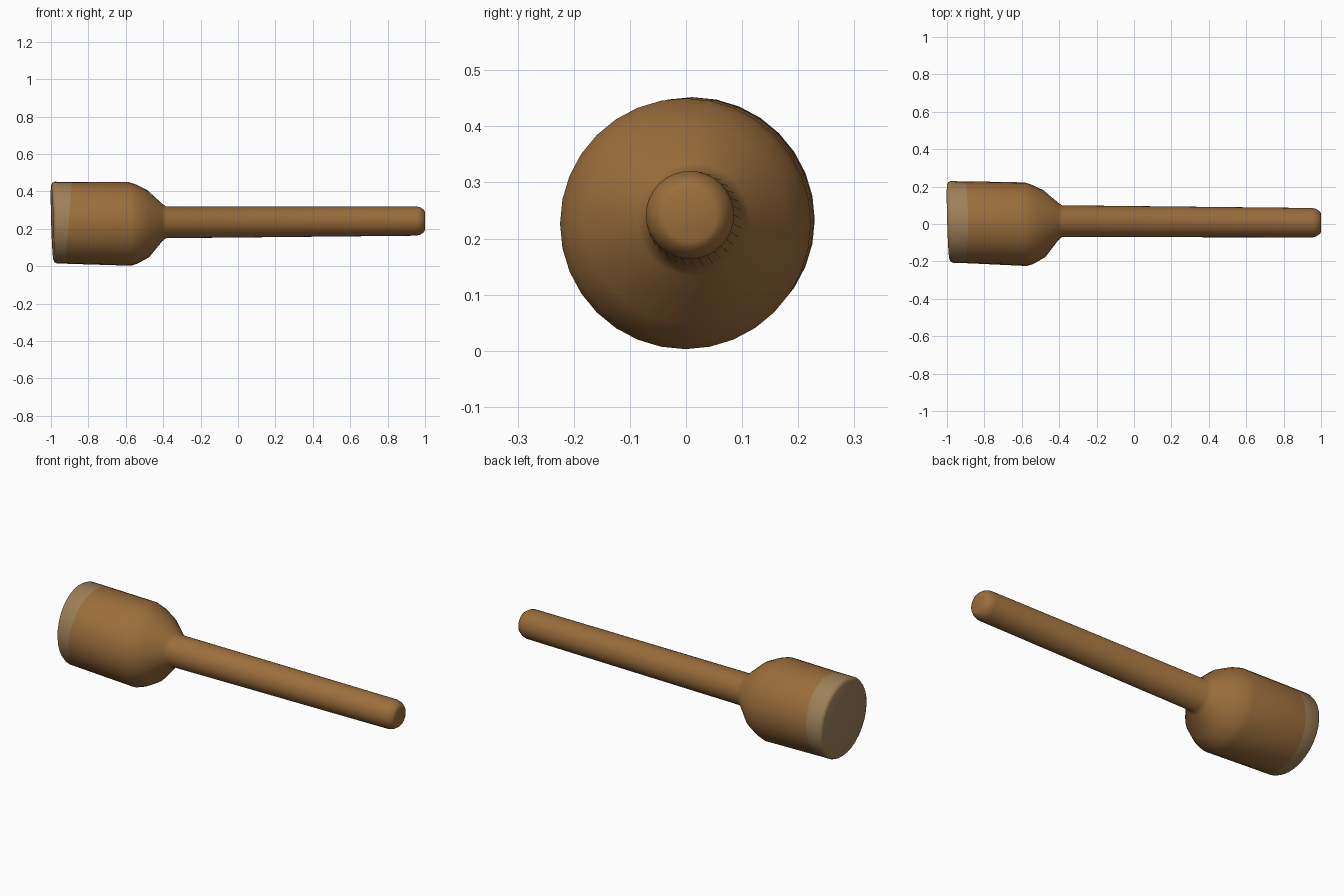
import bpy, bmesh, math

if "Cube" in bpy.data.objects:
    bpy.data.objects.remove(bpy.data.objects["Cube"])

SIDES = 32


def make_material(name, rgb):
    m = bpy.data.materials.new(name)
    m.diffuse_color = (*rgb, 1.0)
    m.use_nodes = True
    m.node_tree.nodes["Principled BSDF"].inputs["Base Color"].default_value = m.diffuse_color
    return m


brown = make_material("brown wood", (0.33, 0.155, 0.045))
tan = make_material("pale worn wood", (0.34, 0.215, 0.098))


def loft(name, rings, material, cap_start, cap_end):
    """Skin rings (x, y, z, radius, x-shift per y, x-shift per z) along x."""
    bm = bmesh.new()
    loops = []
    for x, y, z, r, ky, kz in rings:
        loop = []
        for i in range(SIDES):
            a = 2 * math.pi * i / SIDES
            dy, dz = r * math.cos(a), r * math.sin(a)
            loop.append(bm.verts.new((x + ky * dy + kz * dz, y + dy, z + dz)))
        loops.append(loop)
    for a, b in zip(loops, loops[1:]):
        for i in range(SIDES):
            j = (i + 1) % SIDES
            bm.faces.new((a[i], a[j], b[j], b[i]))
    if cap_start:
        bm.faces.new(loops[0])
    if cap_end:
        bm.faces.new(loops[-1])
    bmesh.ops.recalc_face_normals(bm, faces=bm.faces)
    mesh = bpy.data.meshes.new(name)
    bm.to_mesh(mesh)
    bm.free()
    mesh.materials.append(material)
    ob = bpy.data.objects.new(name, mesh)
    bpy.context.collection.objects.link(ob)
    bpy.ops.object.select_all(action='DESELECT')
    ob.select_set(True)
    bpy.context.view_layer.objects.active = ob
    bpy.ops.object.shade_smooth_by_angle(angle=math.radians(50))
    return ob


T = -0.03  # slight lean of the head discs
seam = (-0.905, 0.009, 0.2325, 0.2185, 0.0, 0.08)

# pale striking face with a slanted seam
loft("striking_face", [
    (-0.993, 0.012, 0.2335, 0.200, T, T),
    (-0.987, 0.012, 0.2335, 0.212, T, T),
    (-0.975, 0.011, 0.2335, 0.2185, T, T),
    seam,
], tan, True, False)

# head and handle turned as one piece
loft("head_and_handle", [
    seam,
    (-0.885, 0.009, 0.2320, 0.2190, 0.0, 0.07),
    (-0.580, -0.001, 0.2265, 0.2235, T, T),
    (-0.545, -0.001, 0.2265, 0.2130, T, T),
    (-0.480, 0.002, 0.2280, 0.1790, T, T),
    (-0.405, 0.013, 0.2340, 0.1000, 0, 0),
    (-0.385, 0.015, 0.2350, 0.0850, 0, 0),
    (0.955, 0.007, 0.2420, 0.0785, 0, 0),
    (0.975, 0.007, 0.2420, 0.0730, 0, 0),
    (0.995, 0.007, 0.2420, 0.0590, 0, 0),
    (1.000, 0.007, 0.2420, 0.0480, 0, 0),
], brown, False, True)
